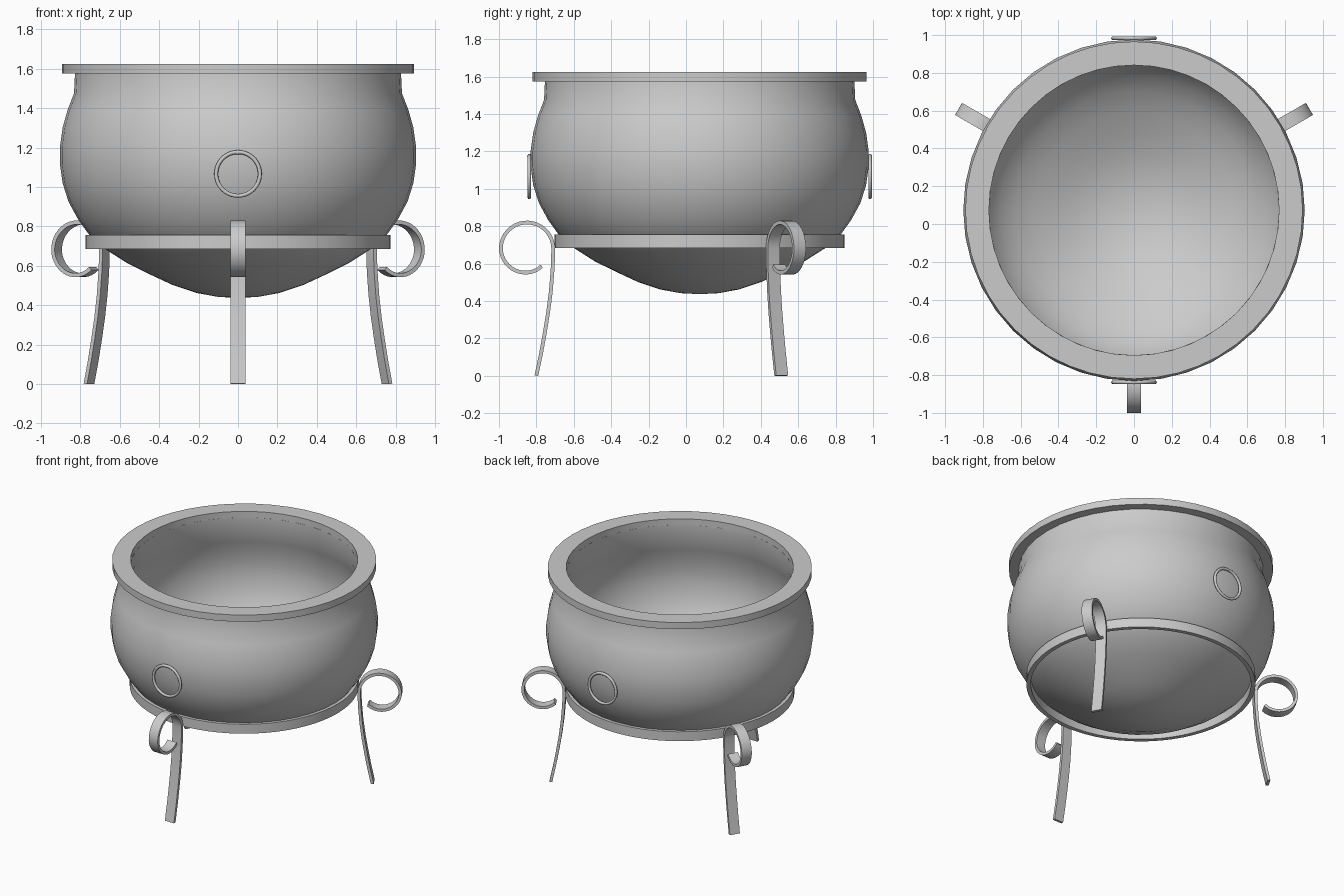
import bpy, bmesh, math
from mathutils import Vector, Matrix

if "Cube" in bpy.data.objects:
    bpy.data.objects.remove(bpy.data.objects["Cube"])

CY = 0.073  # the pot axis sits slightly behind the origin

iron = bpy.data.materials.new("grey iron")
iron.diffuse_color = (0.6, 0.6, 0.6, 1)
iron.use_nodes = True
iron.node_tree.nodes["Principled BSDF"].inputs["Base Color"].default_value = iron.diffuse_color


def finish(name, bm, matrix, angle=35):
    bmesh.ops.remove_doubles(bm, verts=bm.verts, dist=1e-5)
    bmesh.ops.recalc_face_normals(bm, faces=bm.faces)
    me = bpy.data.meshes.new(name)
    bm.to_mesh(me)
    bm.free()
    me.materials.append(iron)
    ob = bpy.data.objects.new(name, me)
    bpy.context.collection.objects.link(ob)
    ob.matrix_world = matrix
    bpy.ops.object.select_all(action='DESELECT')
    ob.select_set(True)
    bpy.context.view_layer.objects.active = ob
    bpy.ops.object.shade_smooth_by_angle(angle=math.radians(angle))
    return ob


def lathe(name, profile, sides, matrix, closed=True, angle=35):
    """Spin a (radius, height) profile around z."""
    bm = bmesh.new()
    vs = [bm.verts.new((r, 0, z)) for r, z in profile]
    es = [bm.edges.new(p) for p in zip(vs, vs[1:])]
    if closed:
        es.append(bm.edges.new((vs[-1], vs[0])))
    bmesh.ops.spin(bm, geom=vs + es, cent=(0, 0, 0), axis=(0, 0, 1),
                   angle=2 * math.pi, steps=sides, use_merge=True)
    return finish(name, bm, matrix, angle)


def circle(big, small, n=10):
    return [(big + small * math.cos(2 * math.pi * i / n),
             small * math.sin(2 * math.pi * i / n)) for i in range(n)]


axis = Matrix.Translation((0, CY, 0))

# Bowl: outer wall from the bottom up, then inner wall back down
outer = [(0, .437), (.1, .442), (.21, .462), (.33, .502), (.44, .553), (.56, .612),
         (.67, .682), (.755, .757), (.81, .833), (.86, .925), (.89, 1.02), (.904, 1.12),
         (.904, 1.2), (.89, 1.3), (.865, 1.39), (.832, 1.475), (.827, 1.58)]
inner = [(.768, 1.58), (.772, 1.47), (.805, 1.38), (.83, 1.29), (.844, 1.2), (.844, 1.12),
         (.83, 1.03), (.802, .945), (.757, .863), (.705, .795), (.63, .73), (.525, .663),
         (.41, .605), (.31, .557), (.195, .52), (.09, .502), (0, .497)]
lathe("bowl", outer + inner, 40, axis, closed=False)

# Flat rim and the support ring below
lathe("rim", [(.768, 1.575), (.893, 1.575), (.893, 1.625), (.768, 1.625)], 48, axis)
lathe("support_ring", [(.745, .685), (.775, .685), (.775, .755), (.745, .755)], 64, axis)

# Leg centre line (radius, height): foot, slight curve, then an outward scroll
path = [(.873, 0), (.848, .12), (.828, .23), (.810, .34), (.796, .45), (.787, .56), (.784, .62)]
for i in range(33):
    t = i / 32
    a = math.radians(310 * t)
    r = .140 - .018 * max(0, t - .6) / .4
    path.append((.923 - r * math.cos(a), .68 + r * math.sin(a)))


def leg(name, angle):
    bm = bmesh.new()
    rows = []
    for i, p in enumerate(path):
        a, b = path[max(i - 1, 0)], path[min(i + 1, len(path) - 1)]
        d = (Vector(b) - Vector(a)).normalized()
        n = Vector((-d.y, d.x)) * .01
        q = Vector(p)
        lo, hi = q - n, q + n
        rows.append([bm.verts.new((c.x, s, max(c.y, 0)))
                     for c, s in ((lo, -.037), (lo, .037), (hi, .037), (hi, -.037))])
    for u, v in zip(rows, rows[1:]):
        for k in range(4):
            m = (k + 1) % 4
            bm.faces.new((u[k], u[m], v[m], v[k]))
    bm.faces.new(rows[0])
    bm.faces.new(rows[-1])
    finish(name, bm, axis @ Matrix.Rotation(math.radians(angle), 4, 'Z'))


for name, angle in (("front_leg", 270), ("right_leg", 30), ("left_leg", 150)):
    leg(name, angle)

# Hanging ring handles with small staples, front and back
for name, s in (("front", -1), ("back", 1)):
    lathe(name + "_handle", circle(.111, .01), 40,
          Matrix.Translation((0, CY + s * .911, 1.066)) @ Matrix.Rotation(math.pi / 2, 4, 'X'),
          angle=60)
    lathe(name + "_handle_staple", circle(.026, .007, 8), 20,
          Matrix.Translation((0, CY + s * .889, 1.172)), angle=60)
